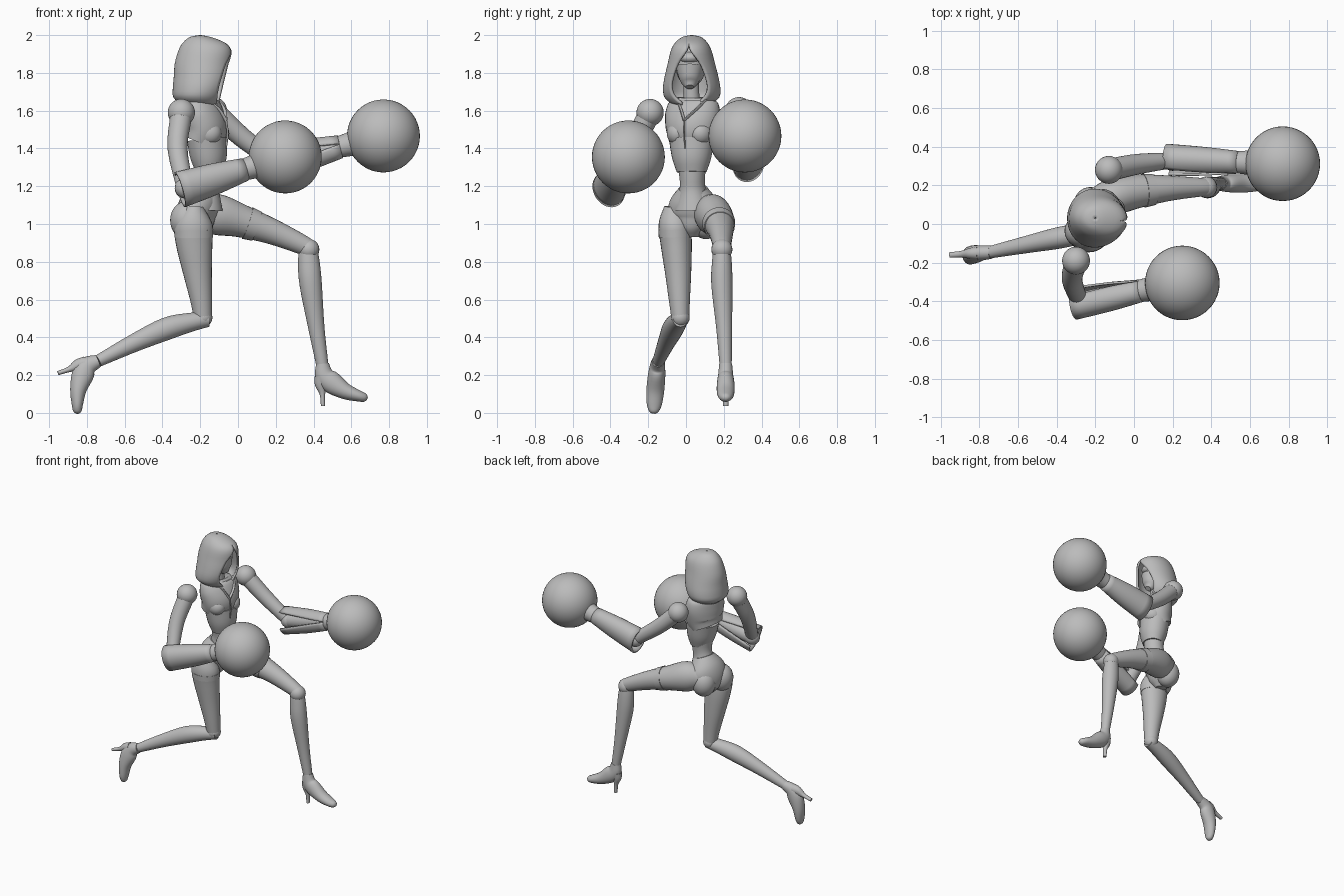
import bpy, bmesh, math
from mathutils import Vector, Matrix

if "Cube" in bpy.data.objects:
    bpy.data.objects.remove(bpy.data.objects["Cube"], do_unlink=True)

grey = bpy.data.materials.new("plain grey")
grey.use_nodes = True
grey.diffuse_color = (.5, .5, .5, 1)
grey.node_tree.nodes["Principled BSDF"].inputs["Base Color"].default_value = (.5, .5, .5, 1)

UP, FRONT = Vector((0, 0, 1)), Vector((1, 0, 0))
CHEST = Vector((math.cos(-.33), math.sin(-.33), 0))   # direction the chest faces
SIDE = UP.cross(CHEST)                                # towards the left shoulder


def finish(name, bm, thickness=0, angle=40):
    bmesh.ops.remove_doubles(bm, verts=bm.verts, dist=.0005)
    bmesh.ops.recalc_face_normals(bm, faces=bm.faces)
    mesh = bpy.data.meshes.new(name)
    bm.to_mesh(mesh)
    bm.free()
    mesh.materials.append(grey)
    obj = bpy.data.objects.new(name, mesh)
    bpy.context.collection.objects.link(obj)
    if thickness:
        shell = obj.modifiers.new("shell", "SOLIDIFY")
        shell.thickness, shell.offset = thickness, -1
    bpy.ops.object.select_all(action="DESELECT")
    obj.select_set(True)
    bpy.context.view_layer.objects.active = obj
    bpy.ops.object.shade_smooth_by_angle(angle=math.radians(angle))
    return obj


def smooth_path(stations, steps=4):
    """Pass a smooth curve through the stations, radii included."""
    p = [Vector(s) for s in stations]
    p = [p[0] * 2 - p[1]] + p + [p[-1] * 2 - p[-2]]
    out = []
    for a, b, c, d in zip(p, p[1:], p[2:], p[3:]):
        for i in range(steps):
            t = i / steps
            out.append((b * 2 + (c - a) * t + (a * 2 - b * 5 + c * 4 - d) * t ** 2
                        + (b * 3 - a - c * 3 + d) * t ** 3) / 2)
    return out + [p[-2]]


def loft(name, stations, ref=FRONT, gap=None, sides=28, thickness=0):
    """Elliptical sweep: x, y, z, radius along ref, radius across it."""
    path = smooth_path(stations)
    bm, rings = bmesh.new(), []
    for i, s in enumerate(path):
        tangent = (path[min(i + 1, len(path) - 1)] - path[max(i - 1, 0)]).to_3d().normalized()
        u = (ref - tangent * ref.dot(tangent)).normalized()
        v = tangent.cross(u)
        half = gap(i / (len(path) - 1)) if gap else 0
        ring = []
        for k in range(sides + bool(gap)):
            a = half + (math.tau - 2 * half) * k / sides
            ring.append(bm.verts.new(s.to_3d() + u * s[3] * math.cos(a) + v * s[4] * math.sin(a)))
        rings.append(ring)
    for r, q in zip(rings, rings[1:]):
        for k in range(sides):
            n = k + 1 if gap else (k + 1) % sides
            bm.faces.new((r[k], r[n], q[n], q[k]))
    if not gap:
        bm.faces.new(rings[0])
        bm.faces.new(rings[-1])
    return finish(name, bm, thickness)


def ball(name, centre, size, turn=0, detail=32):
    bm = bmesh.new()
    bmesh.ops.create_uvsphere(bm, u_segments=detail, v_segments=detail // 2, radius=1)
    scale = size if isinstance(size, tuple) else (size,) * 3
    bm.transform(Matrix.Translation(centre) @ Matrix.Rotation(turn, 4, "Z")
                 @ Matrix.Diagonal((*scale, 1)))
    return finish(name, bm)


# Torso: upper chest shell, ribs, waist and pelvis
loft("upper_chest", [(-.2, .03, 1.43, .095, .122), (-.175, .03, 1.5, .115, .14),
                     (-.185, .035, 1.58, .105, .15), (-.2, .035, 1.64, .085, .135),
                     (-.2, .035, 1.67, .06, .09)], CHEST)
loft("ribs", [(-.15, .03, 1.275, .07, .08), (-.155, .03, 1.35, .095, .105),
              (-.165, .03, 1.45, .105, .122)], CHEST)
loft("waist", [(-.18, .04, 1.08, .1, .1), (-.17, .035, 1.18, .073, .07),
               (-.16, .033, 1.25, .07, .068), (-.16, .03, 1.34, .08, .085)], CHEST)
loft("pelvis", [(-.22, .04, .93, .04, .03), (-.22, .04, .98, .085, .08),
                (-.22, .045, 1.05, .1, .14), (-.2, .04, 1.12, .1, .13),
                (-.175, .037, 1.19, .075, .075)], CHEST)
base = Vector((-.135, .02, 1.48))
for label, s in (("left", 1), ("right", -1)):
    ball(label + "_breast", base + SIDE * .062 * s, (.07, .062, .065), -.33)
    ball(label + "_buttock", Vector((-.25, .035, 1.02)) + SIDE * .075 * s, (.085, .085, .1), -.33)
    # Raised collar edge running from the shoulder to the breastbone
    top = Vector((-.15, .035, 1.665)) + SIDE * .085 * s
    mid = Vector((-.09, .015, 1.61)) + SIDE * .045 * s
    end = Vector((-.065, -.01, 1.55))
    loft(label + "_collar", [(*p, .01, .007) for p in (top, mid, end)], CHEST, sides=10)
loft("breastbone_seam", [(-.065, -.01, 1.56, .006, .004), (-.055, -.01, 1.48, .006, .004),
                         (-.065, -.005, 1.4, .006, .004)], CHEST, sides=8)

# Head and mask
loft("neck", [(-.2, .035, 1.6, .06, .06), (-.185, .03, 1.67, .042, .042),
              (-.18, .025, 1.79, .042, .042)])
ball("head", (-.185, .025, 1.84), (.1, .08, .115))
loft("face_mask", [(-.115, .02, 1.725, .02, .022), (-.135, .02, 1.76, .052, .052),
                   (-.15, .02, 1.835, .075, .075)])
ball("brow", (-.135, .022, 1.88), (.065, .06, .035))

# Hood: horizontal rings left open at the face
rows = [(2, -.2, .004, .004, 0), (1.99, -.2, .055, .05, 0), (1.96, -.18, .112, .085, 0),
        (1.92, -.175, .14, .107, .1), (1.85, -.185, .15, .125, .52), (1.78, -.19, .15, .142, .7),
        (1.72, -.2, .145, .152, .72), (1.67, -.21, .132, .145, .6), (1.63, -.2, .1, .1, .4)]
bm, rings, n = bmesh.new(), [], 40
for z, cx, rx, ry, opening in smooth_path(rows, 3):
    opening = max(opening, 0)
    angles = [opening + (math.tau - 2 * opening) * k / n for k in range(n + 1)]
    rings.append([bm.verts.new((cx + rx * math.cos(a), .03 + ry * math.sin(a), z)) for a in angles])
for r, q in zip(rings, rings[1:]):
    for k in range(n):
        bm.faces.new((r[k], r[k + 1], q[k + 1], q[k]))
turn = Matrix.Translation((-.2, .03, 0)) @ Matrix.Rotation(-.1, 4, "Z") @ Matrix.Translation((.2, -.03, 0))
bm.transform(turn)
finish("hood", bm, .014)


# Arms: shoulder joint, upper arm, split gauntlet and round glove
def arm(label, shoulder, middle, elbow, glove, inner):
    shoulder, elbow, glove = Vector(shoulder), Vector(elbow), Vector(glove)
    ball(label + "_shoulder", shoulder, .072)
    start = shoulder.lerp(Vector(middle), .12)
    loft(label + "_upper_arm", [(*start, .058, .058), (*middle, .053, .053), (*elbow, .04, .045)], inner)
    ball(label + "_elbow", elbow, .055, detail=20)
    wrist = elbow.lerp(glove, .6)
    back = elbow - (glove - elbow) * .05
    loft(label + "_forearm", [(*elbow, .05, .05), (*elbow.lerp(wrist, .4), .055, .055),
                              (*wrist, .045, .045)], inner)
    loft(label + "_gauntlet", [(*back, .083, .1), (*elbow.lerp(wrist, .5), .073, .085),
                               (*wrist, .058, .062)], inner, lambda t: .6 * (1 - t) + .04,
         thickness=.012)
    reach = (glove - wrist).length
    flare = [(0, .058), (.25, .066), (.45, .09), (.7, .14)]
    loft(label + "_glove_cuff", [(*wrist.lerp(glove, t), r, r) for t, r in flare], inner)
    ball(label + "_glove", glove, .193, detail=48)


arm("right", (-.3, -.19, 1.59), (-.32, -.29, 1.4), (-.28, -.405, 1.19), (.25, -.305, 1.355),
    Vector((0, 1, .5)))
arm("left", (-.13, .28, 1.6), (.02, .31, 1.46), (.2, .33, 1.325), (.77, .312, 1.466),
    Vector((0, -1, .3)))

# Legs
loft("right_thigh", [(-.23, -.055, 1.09, .05, .06), (-.235, -.06, 1, .1, .085),
                     (-.232, -.052, .9, .097, .083), (-.215, -.042, .75, .077, .07),
                     (-.195, -.035, .6, .058, .056), (-.185, -.03, .5, .048, .047)])
ball("right_knee", (-.185, -.03, .505), .05, detail=20)
loft("right_shin", [(-.16, -.03, .495, .04, .04), (-.25, -.045, .48, .05, .05),
                    (-.38, -.07, .445, .06, .056), (-.55, -.105, .37, .048, .045),
                    (-.74, -.145, .275, .032, .032)], UP)
loft("left_thigh", [(-.2, .11, 1.06, .08, .075), (-.11, .14, 1.05, .108, .095),
                    (.02, .17, 1.015, .087, .087), (.18, .185, .96, .068, .066),
                    (.33, .19, .895, .053, .05), (.39, .19, .865, .045, .045)], UP)
ball("left_knee", (.375, .19, .865), .056, detail=20)
loft("left_shin", [(.37, .19, .89, .045, .042), (.375, .19, .8, .057, .052),
                   (.385, .19, .68, .059, .056), (.415, .202, .45, .043, .042),
                   (.447, .21, .25, .032, .032)])
# Band edges of the hip armour on each thigh
loft("left_thigh_band", [(.05, .173, 1.005, .088, .088), (.1, .178, .988, .081, .081)], UP)
loft("right_thigh_band", [(-.234, -.058, .97, .103, .089), (-.234, -.056, .93, .102, .088)])


# High heeled shoes, drawn in the shoe's own forward and up directions
def shoe(label, ankle, forward, up):
    forward, up, ankle = Vector(forward).normalized(), Vector(up), Vector(ankle)
    up = (up - forward * up.dot(forward)).normalized()

    def place(points):
        return [(*(ankle + forward * x + up * z), a, b) for x, z, a, b in points]

    loft(label + "_shoe", place([(0, .01, .034, .034), (.01, -.05, .05, .04),
                                 (.05, -.09, .058, .046), (.12, -.135, .043, .047),
                                 (.19, -.16, .03, .04), (.225, -.17, .022, .026),
                                 (.238, -.174, .008, .01)]), forward + up)
    loft(label + "_heel", place([(-.005, -.06, .038, .036), (-.008, -.1, .032, .028),
                                 (0, -.15, .015, .017), (.003, -.213, .011, .014)]), forward)


shoe("left", (.447, .21, .25), (1, 0, 0), (0, 0, 1))
shoe("right", (-.75, -.147, .272), (.28, -.06, -.96), (.95, .06, .28))
